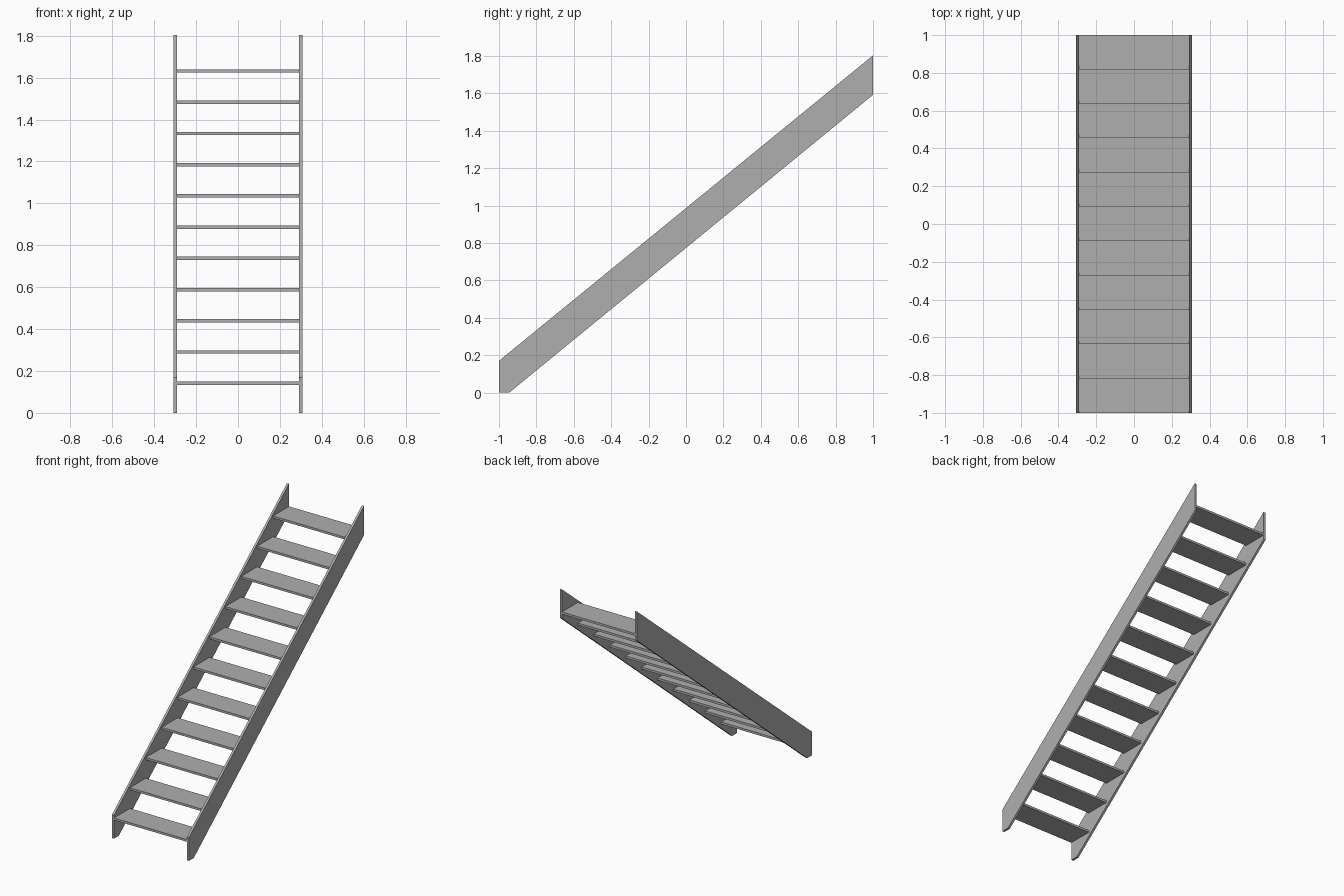
import bpy, bmesh

if "Cube" in bpy.data.objects:
    bpy.data.objects.remove(bpy.data.objects["Cube"])

STEPS = 11
GOING = 2.0 / STEPS      # tread depth
RISE = 0.149
THICK = 0.016
INNER, OUTER = 0.292, 0.308

# Dark grey finish shared by every part
grey = bpy.data.materials.new("dark_grey")
grey.diffuse_color = (0.43, 0.43, 0.43, 1)
grey.use_nodes = True
grey.node_tree.nodes["Principled BSDF"].inputs["Base Color"].default_value = grey.diffuse_color


def extrude_x(name, profile, x0, x1):
    """Extrude a (y, z) profile from x0 to x1."""
    bm = bmesh.new()
    face = bm.faces.new([bm.verts.new((x0, y, z)) for y, z in profile])
    ext = bmesh.ops.extrude_face_region(bm, geom=[face])
    verts = [v for v in ext["geom"] if isinstance(v, bmesh.types.BMVert)]
    bmesh.ops.translate(bm, verts=verts, vec=(x1 - x0, 0, 0))
    bmesh.ops.recalc_face_normals(bm, faces=bm.faces)
    mesh = bpy.data.meshes.new(name)
    bm.to_mesh(mesh)
    bm.free()
    mesh.materials.append(grey)
    obj = bpy.data.objects.new(name, mesh)
    bpy.context.collection.objects.link(obj)
    return obj


# Sloping side boards, cut flat at the floor and plumb at both ends
board = [(-1, 0), (-0.945, 0), (1, 1.592), (1, 1.803), (-1, 0.17)]
extrude_x("right_stringer", board, INNER, OUTER)
extrude_x("left_stringer", board, -OUTER, -INNER)

# Open treads between the boards
for i in range(STEPS):
    y = -1 + i * GOING
    top = 0.1495 + i * RISE
    tread = [(y, top - THICK), (y + GOING, top - THICK), (y + GOING, top), (y, top)]
    extrude_x(f"tread_{i + 1}", tread, -INNER, INNER)
